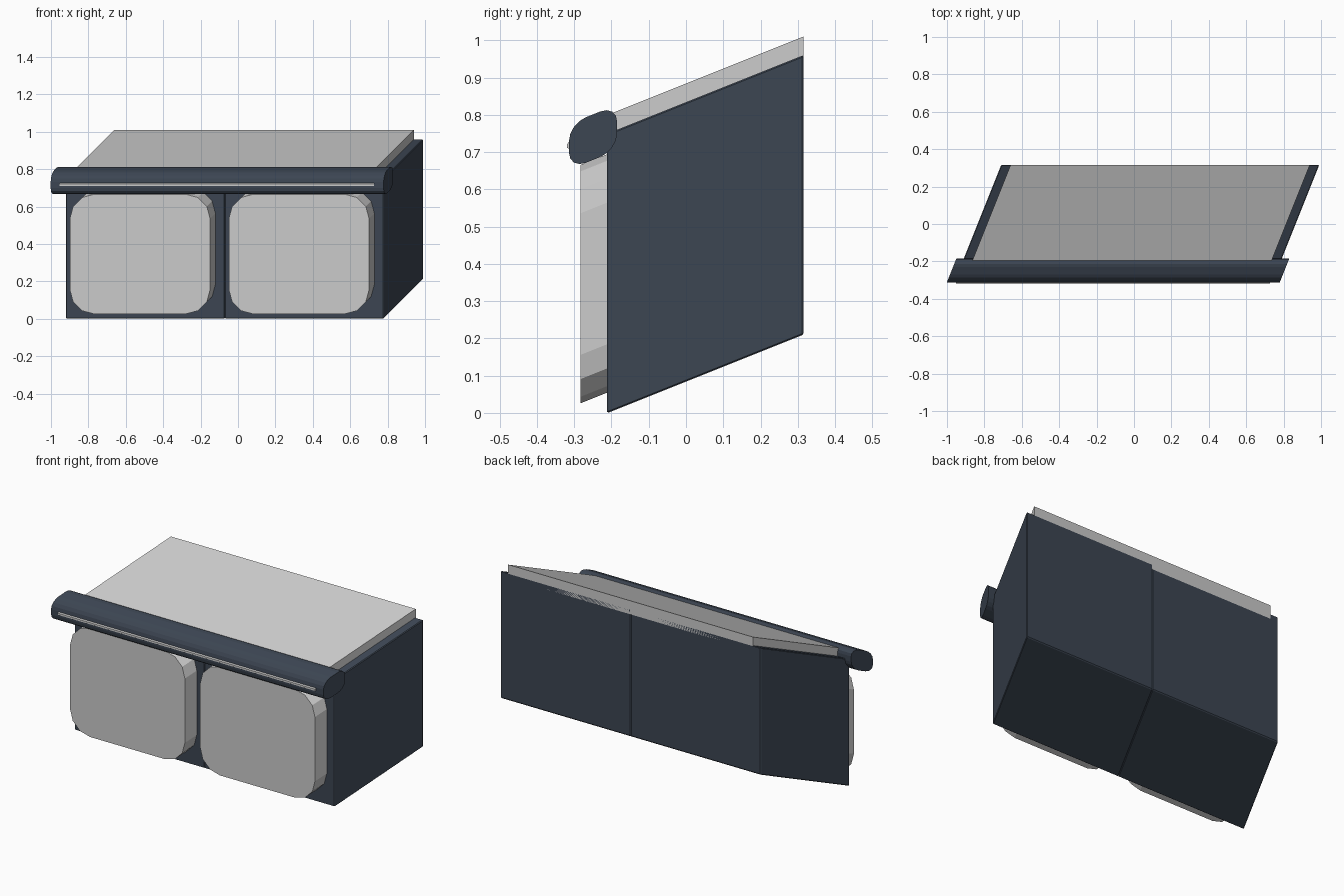
import bpy, bmesh
from mathutils import Matrix

if "Cube" in bpy.data.objects:
    bpy.data.objects.remove(bpy.data.objects["Cube"])

# Oblique shear: everything slides right and up as it goes back
SHEAR = Matrix(((1, 0.4, 0, 0.014),
                (0, 1, 0, 0),
                (0, 0.4, 1, 0.084),
                (0, 0, 0, 1)))

dark = bpy.data.materials.new("dark_slate")
dark.diffuse_color = (0.045, 0.06, 0.085, 1)
dark.use_nodes = True
dark.node_tree.nodes["Principled BSDF"].inputs["Base Color"].default_value = dark.diffuse_color


def block(name, x, y, z, mat=None, axis=None, radius=0.0, segments=1):
    """Box from (min, max) ranges; rounds edges along one axis, or all if axis is None."""
    bm = bmesh.new()
    bmesh.ops.create_cube(bm, size=1)
    for v in bm.verts:
        for i, (lo, hi) in enumerate((x, y, z)):
            v.co[i] = lo if v.co[i] < 0 else hi
    if radius:
        edges = [e for e in bm.edges if axis is None
                 or abs((e.verts[0].co - e.verts[1].co).normalized()[axis]) > 0.9]
        bmesh.ops.bevel(bm, geom=edges, offset=radius, segments=segments,
                        profile=0.5, affect='EDGES', clamp_overlap=True)
    bm.transform(SHEAR)
    bmesh.ops.recalc_face_normals(bm, faces=bm.faces)
    mesh = bpy.data.meshes.new(name)
    bm.to_mesh(mesh)
    bm.free()
    if mat:
        mesh.materials.append(mat)
    obj = bpy.data.objects.new(name, mesh)
    bpy.context.collection.objects.link(obj)
    return obj


# Two cabinet bodies side by side, each with a rounded front panel
for side, cx in (("left", -0.425), ("right", 0.425)):
    block(side + "_cabinet", (cx - 0.425, cx + 0.425), (-0.212, 0.316), (0, 0.75),
          dark, radius=0.004)
    block(side + "_front_panel", (cx - 0.375, cx + 0.375), (-0.283, 0.312),
          (0.055, 0.695), axis=1, radius=0.13, segments=3)

# Top slab
block("top_slab", (-0.80, 0.80), (-0.212, 0.316), (0.72, 0.80))

# Rounded rail along the front edge, with a thin light strip
block("front_rail", (-0.89, 0.89), (-0.314, -0.185), (0.695, 0.817),
      dark, axis=0, radius=0.045, segments=4)
block("light_strip", (-0.84, 0.84), (-0.319, -0.30), (0.751, 0.769),
      axis=0, radius=0.004)
